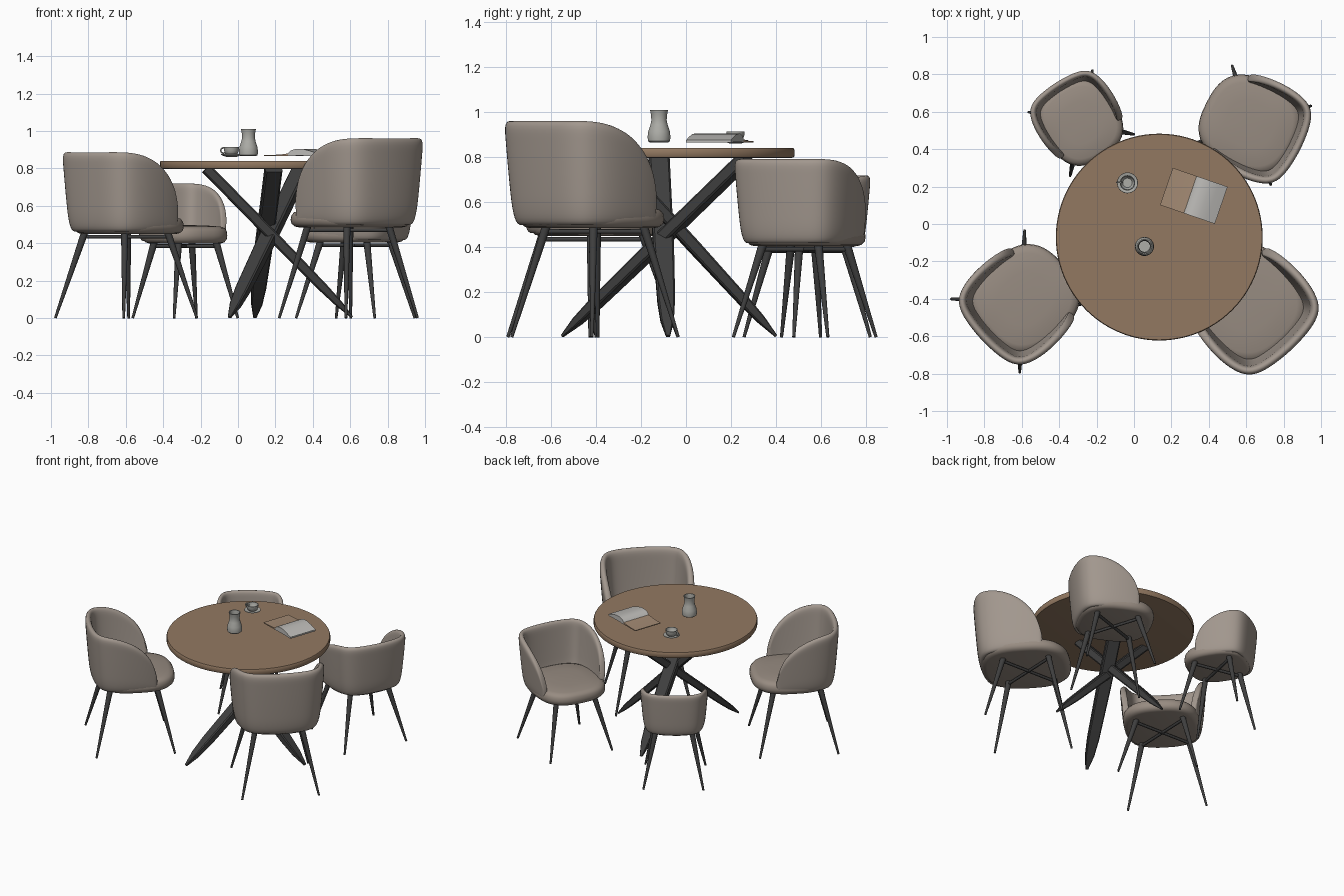
import bpy, bmesh, math
from mathutils import Matrix, Vector

if "Cube" in bpy.data.objects:
    bpy.data.objects.remove(bpy.data.objects["Cube"])


def material(name, r, g, b):
    m = bpy.data.materials.new(name)
    m.diffuse_color = (r, g, b, 1)
    m.use_nodes = True
    m.node_tree.nodes["Principled BSDF"].inputs["Base Color"].default_value = m.diffuse_color
    return m


FABRIC = material("taupe_fabric", 0.36, 0.31, 0.27)
SEAT = material("seat_fabric", 0.31, 0.26, 0.22)
WOOD = material("brown_wood", 0.29, 0.19, 0.12)
BLACK = material("black_metal", 0.05, 0.05, 0.05)
CERAMIC = material("grey_ceramic", 0.42, 0.42, 0.39)
PAPER = material("paper", 0.50, 0.49, 0.47)
COVER = material("brown_page", 0.36, 0.25, 0.17)


def finish(name, bm, mat, matrix=Matrix(), angle=40):
    bmesh.ops.recalc_face_normals(bm, faces=bm.faces)
    me = bpy.data.meshes.new(name)
    bm.to_mesh(me)
    bm.free()
    ob = bpy.data.objects.new(name, me)
    bpy.context.collection.objects.link(ob)
    me.materials.append(mat)
    ob.matrix_world = matrix
    bpy.ops.object.select_all(action='DESELECT')
    ob.select_set(True)
    bpy.context.view_layer.objects.active = ob
    bpy.ops.object.shade_smooth_by_angle(angle=math.radians(angle))
    return ob


def bridge(bm, a, b, closed=True):
    n = len(a)
    for i in range(n if closed else n - 1):
        j = (i + 1) % n
        bm.faces.new((a[i], a[j], b[j], b[i]))


def rings(name, outline, profile, mat, matrix=Matrix(), angle=40):
    """Stack scaled copies of an outline: profile holds (scale, z)."""
    bm = bmesh.new()
    rows = [[bm.verts.new((x * s, y * s, z)) for x, y in outline] for s, z in profile]
    for a, b in zip(rows, rows[1:]):
        bridge(bm, a, b)
    bm.faces.new(rows[0])
    bm.faces.new(rows[-1])
    return finish(name, bm, mat, matrix, angle)


def superellipse(a, b, p=2.0, n=48, cx=0.0):
    pts = []
    for i in range(n):
        t = 2 * math.pi * i / n
        c, s = math.cos(t), math.sin(t)
        pts.append((cx + a * math.copysign(abs(c) ** (2 / p), c),
                    b * math.copysign(abs(s) ** (2 / p), s)))
    return pts


def along(p, q):
    """Frame at p with local z towards q and local x kept horizontal."""
    p, q = Vector(p), Vector(q)
    z = (q - p).normalized()
    x = Vector((0, 0, 1)).cross(z)
    x = x.normalized() if x.length > 1e-5 else Vector((1, 0, 0))
    y = z.cross(x)
    m = Matrix((x, y, z)).transposed().to_4x4()
    m.translation = p
    return m, (q - p).length


def bar(name, p, q, r1, r2, parent=Matrix(), sides=12):
    m, length = along(p, q)
    return rings(name, superellipse(1, 1, n=sides), [(r1, 0), (r2, length)], BLACK, parent @ m, 50)


# ---- Chairs ----
HALF = [(-.292, 0), (-.287, .09), (-.272, .18), (-.232, .245), (-.145, .275), (-.06, .284),
        (.01, .284), (.07, .28), (.12, .272), (.15, .265)]
SHELL = [(x, -y) for x, y in HALF[:0:-1]] + HALF


def chair(name, x, y, facing, k, shift, foot, zb, top):
    M = Matrix.Translation((x, y, 0)) @ Matrix.Rotation(math.radians(facing), 4, 'Z')
    # wrap-around back shell with arms that fall to the seat
    bm = bmesh.new()
    rows, levels = [], 6
    for v in range(levels + 1):
        row = []
        for f, s in SHELL:
            u = min(1, max(0, (f + .235) / .385))
            low = zb + .085
            rim = low + (top - low) * math.sqrt(1 - u * u)
            z = zb + (rim - zb) * v / levels
            w = .87 + .13 * ((z - zb) / (top - zb)) ** .75
            if v == 0:
                w -= .02
            row.append(bm.verts.new(((f * w if f < 0 else f) * k + shift, s * w * k, z)))
        rows.append(row)
    for a, b in zip(rows, rows[1:]):
        bridge(bm, a, b, False)
    shell = finish(name + "_back_shell", bm, FABRIC, M, 180)
    c = sum((p.center.xy.dot(p.normal.xy) for p in shell.data.polygons))
    sol = shell.modifiers.new("thickness", 'SOLIDIFY')
    sol.thickness = .042 * k
    sol.offset = -1 if c > 0 else 1
    sub = shell.modifiers.new("smooth", 'SUBSURF')
    sub.levels = sub.render_levels = 2
    # seat cushion
    S = M @ Matrix.Translation((shift + .02 * k, 0, zb))
    rings(name + "_seat", superellipse(.265 * k, .25 * k, 2.7),
          [(.86, -.005), (.93, .0), (.985, .015), (1, .035), (.985, .06), (.94, .076),
           (.84, .084), (.5, .09), (.15, .092)], SEAT, S, 60)
    # splayed tapered legs and crossed under-seat frame
    i = .57 * foot
    corners = [(1, 1), (1, -1), (-1, -1), (-1, 1)]
    for n, (a, b) in enumerate(corners):
        bar(f"{name}_leg_{n + 1}", (a * foot, b * foot, 0), (a * i, b * i, zb + .02), .007, .02, M)
    for n, (a, b) in enumerate(corners[:2]):
        bar(f"{name}_cross_bar_{n + 1}", (a * i, b * i, zb - .02), (-a * i, -b * i, zb - .02),
            .01, .01, M, 8)


chair("front_left_chair", -.598, -.414, 43, 1.04, 0, .268, .455, .888)
chair("front_right_chair", .59, -.405, 133, 1.14, -.04, .262, .49, .963)
chair("back_left_chair", -.282, .539, -57, .82, -.02, .203, .405, .72)
chair("back_right_chair", .628, .528, 153, .98, -.01, .236, .41, .793)

# ---- Table ----
TX, TY = .135, -.07
rings("table_top", superellipse(.553, .553, n=96),
      [(.97, .797), (.992, .799), (1, .806), (1, .832), (.993, .84)], WOOD,
      Matrix.Translation((TX, TY, 0)), 35)
# three crossing beams, narrowing at the foot
beams = [((.61, -.08, .005), (-.17, -.12, .8)),
         ((-.045, -.55, .005), (.34, .27, .8)),
         ((.09, .40, .005), (.19, -.33, .8))]
for n, (p, q) in enumerate(beams):
    m, L = along(p, q)
    rect = [(.046, -.02), (.046, .02), (.038, .028), (-.038, .028),
            (-.046, .02), (-.046, -.02), (-.038, -.028), (.038, -.028)]
    rings(f"table_beam_{n + 1}", rect, [(.2, 0), (.65, .1), (.85, .22), (1, .5 * L), (1, L)],
          BLACK, m, 30)

# ---- Tableware ----
circle = superellipse(1, 1, n=32)
rings("vase", circle, [(.042, .866), (.049, .872), (.051, .89), (.048, .915), (.038, .945),
                       (.034, .965), (.036, .99), (.040, 1.01), (.034, 1.01), (.029, .965),
                       (.032, .945), (.03, .93)],
      CERAMIC, Matrix.Translation((.056, -.12, 0)))
CUP = Matrix.Translation((-.035, .22, 0))
rings("saucer", circle, [(.028, .862), (.035, .864), (.056, .873), (.055, .876), (.03, .869)],
      CERAMIC, CUP)
rings("cup", circle, [(.02, .868), (.033, .878), (.039, .895), (.041, .914), (.037, .914),
                      (.034, .894), (.025, .882)], CERAMIC, CUP)
# cup handle ring
bpy.ops.mesh.primitive_torus_add(major_radius=.014, minor_radius=.004, major_segments=20,
                                 minor_segments=8, location=(-.078, .222, .896),
                                 rotation=(math.pi / 2, 0, 0))
handle = bpy.context.object
handle.name = "cup_handle"
handle.data.materials.append(CERAMIC)
bpy.ops.object.shade_smooth_by_angle()


# ---- Open book: one thin side, one thick curved side ----
def pages(name, profile, mat):
    bm = bmesh.new()
    sides = [[[bm.verts.new((x, y, z)) for x, z in ((x, b), (x, t))] for x, b, t in profile]
             for y in (-.105, .105)]
    loops = [[a[0], a[1], b[1], b[0]] for a, b in zip(*sides)]
    for a, b in zip(loops, loops[1:]):
        bridge(bm, a, b)
    bm.faces.new(loops[0])
    bm.faces.new(loops[-1])
    finish(name, bm, mat, Matrix.Translation((.315, .152, 0)) @ Matrix.Rotation(math.radians(-19), 4, 'Z'))


pages("book_left_pages", [(-.15, .866, .871), (-.06, .866, .874), (-.015, .866, .88)], COVER)
pages("book_right_pages", [(-.015, .866, .88), (.0, .866, .896), (.03, .868, .905),
                           (.07, .868, .904), (.11, .867, .894), (.16, .866, .877)], PAPER)
